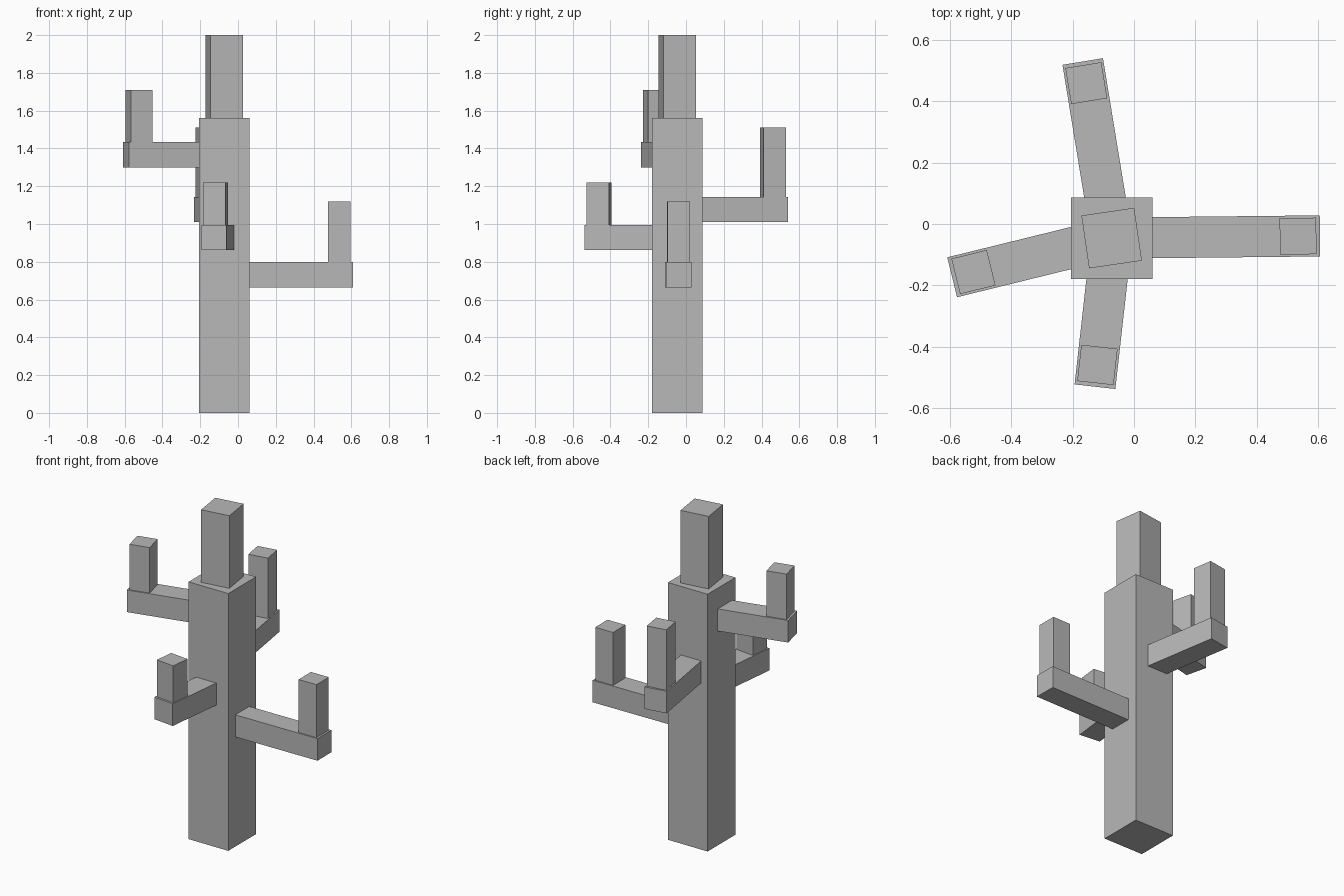
import bpy
import math
from mathutils import Matrix, Vector

cube = bpy.data.objects.get("Cube")
if cube:
    bpy.data.objects.remove(cube, do_unlink=True)

# One plain grey for the whole plant
GREY = (0.48, 0.48, 0.48, 1)
grey = bpy.data.materials.new("plain grey")
grey.use_nodes = True
grey.diffuse_color = GREY
grey.node_tree.nodes["Principled BSDF"].inputs["Base Color"].default_value = GREY

AXIS = Vector((-0.073, -0.046, 0))   # centre line of the trunk
TRUNK_WIDTH, TIP_WIDTH = 0.266, 0.174
ARM_WIDTH, UPRIGHT_WIDTH = 0.134, 0.119
TRUNK_TOP = 1.56


def block(name, angle, near, far, width, bottom, top):
    """Box reaching from near to far along a heading around the trunk axis."""
    bpy.ops.mesh.primitive_cube_add(size=1)
    ob = bpy.context.object
    ob.name = name
    centre = Vector(((near + far) / 2, 0, (bottom + top) / 2))
    size = Matrix.Diagonal((far - near, width, top - bottom, 1))
    turn = Matrix.Rotation(math.radians(angle), 4, "Z")
    ob.data.transform(Matrix.Translation(AXIS) @ turn @ Matrix.Translation(centre) @ size)
    ob.data.materials.append(grey)
    return ob


# Trunk and the narrower twisted tip
block("trunk", 0, -TRUNK_WIDTH / 2, TRUNK_WIDTH / 2, TRUNK_WIDTH, 0, TRUNK_TOP)
block("tip", 8.3, -TIP_WIDTH / 2, TIP_WIDTH / 2, TIP_WIDTH, TRUNK_TOP, 2)

# Side arms: name, heading, reach, underside height, top of upright
arms = [
    ("left", 0.6, 0.68, 0.665, 1.12),
    ("back", 99.3, 0.584, 1.01, 1.51),
    ("right", 193.8, 0.536, 1.3, 1.71),
    ("front", 263.6, 0.488, 0.862, 1.22),
]
for side, angle, reach, bottom, top in arms:
    shelf = bottom + ARM_WIDTH
    outer = reach - 0.012
    block(side + "_arm", angle, 0, reach, ARM_WIDTH, bottom, shelf)
    block(side + "_upright", angle, outer - UPRIGHT_WIDTH, outer, UPRIGHT_WIDTH, shelf, top)
